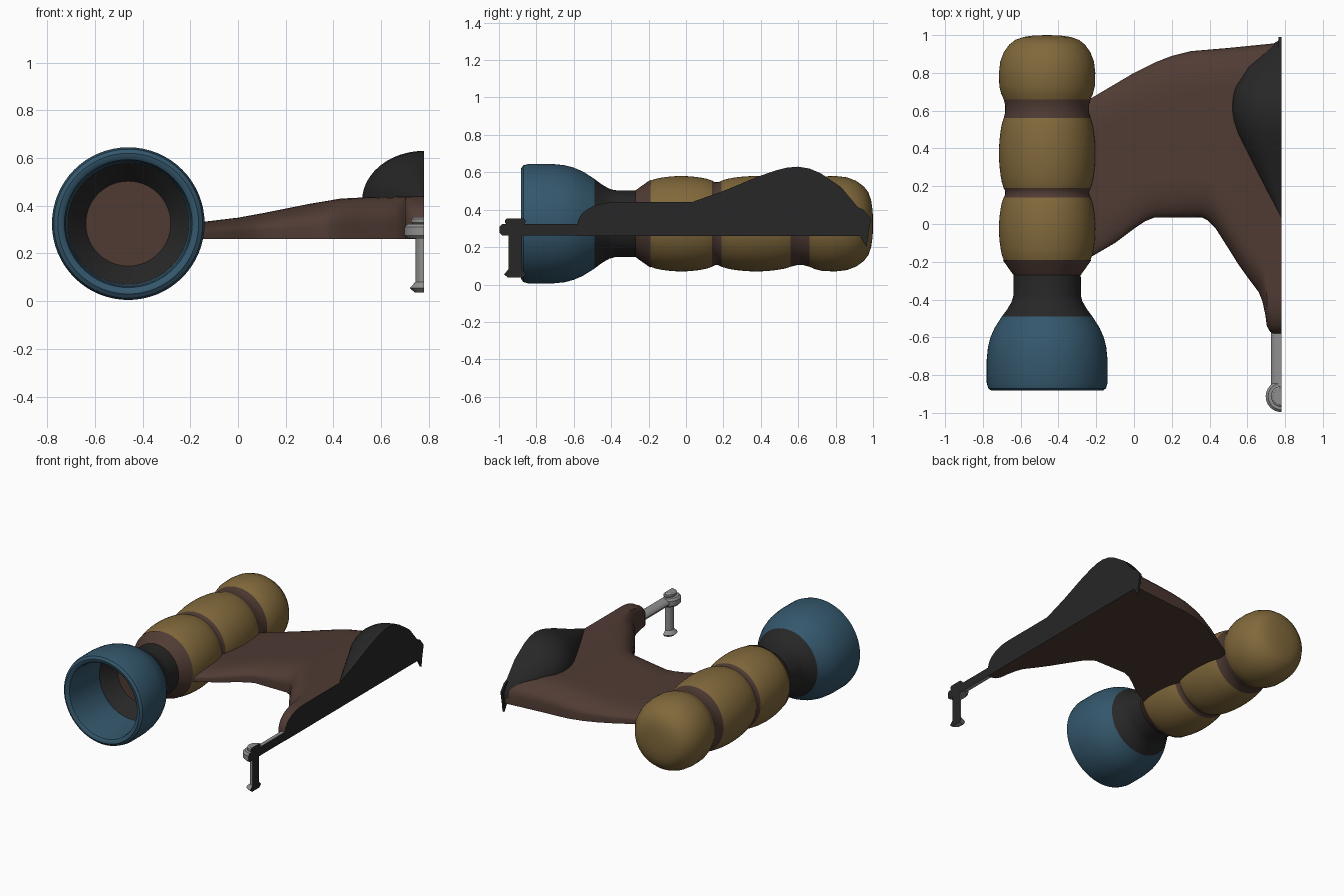
import bpy, bmesh, math
from mathutils import Vector

if "Cube" in bpy.data.objects:
    bpy.data.objects.remove(bpy.data.objects["Cube"])

CUT = 0.78           # centre plane where the half hull is cut
AXIS_X, AXIS_Z = -0.46, 0.325


def material(name, rgb):
    m = bpy.data.materials.new(name)
    m.use_nodes = True
    m.diffuse_color = (*rgb, 1)
    bsdf = m.node_tree.nodes["Principled BSDF"]
    bsdf.inputs["Base Color"].default_value = (*rgb, 1)
    bsdf.inputs["Roughness"].default_value = 0.7
    return m


GOLD = material("ochre", (0.22, 0.14, 0.044))
BLUE = material("steel blue", (0.034, 0.095, 0.15))
BROWN = material("brown", (0.08, 0.044, 0.034))
DARK = material("charcoal", (0.02, 0.02, 0.02))
GREY = material("grey", (0.27, 0.275, 0.27))


def interp(table, v):
    for (a, p), (b, q) in zip(table, table[1:]):
        if v <= b:
            return p + (q - p) * max(0, (v - a) / (b - a))
    return table[-1][1]


def loft(name, rows, mats, row_mats=None, caps=True, cut=False, angle=35):
    """Skin closed rings; row_mats gives a material slot for each band."""
    bm = bmesh.new()
    rings = [[bm.verts.new(p) for p in row] for row in rows]
    n = len(rings[0])
    for i, (a, b) in enumerate(zip(rings, rings[1:])):
        for j in range(n):
            k = (j + 1) % n
            f = bm.faces.new((a[j], a[k], b[k], b[j]))
            f.material_index = row_mats[i] if row_mats else 0
    if caps:
        bm.faces.new(rings[0])
        bm.faces.new(rings[-1])
    bmesh.ops.remove_doubles(bm, verts=bm.verts, dist=1e-5)
    if cut:
        res = bmesh.ops.bisect_plane(
            bm, geom=bm.verts[:] + bm.edges[:] + bm.faces[:],
            plane_co=(CUT, 0, 0), plane_no=(1, 0, 0), clear_outer=True)
        edges = [e for e in bm.edges if e.is_boundary]
        bmesh.ops.holes_fill(bm, edges=edges, sides=0)
    bmesh.ops.recalc_face_normals(bm, faces=bm.faces)
    # the flat centre section is charcoal
    for f in bm.faces:
        if all(v.co.x > CUT - 0.001 for v in f.verts):
            f.material_index = len(mats) - 1
    me = bpy.data.meshes.new(name)
    bm.to_mesh(me)
    bm.free()
    for m in mats:
        me.materials.append(m)
    ob = bpy.data.objects.new(name, me)
    bpy.context.collection.objects.link(ob)
    bpy.ops.object.select_all(action='DESELECT')
    ob.select_set(True)
    bpy.context.view_layer.objects.active = ob
    bpy.ops.object.shade_smooth_by_angle(angle=math.radians(angle))
    return ob


def ring(centre, u, v, n):
    turns = [2 * math.pi * i / n for i in range(n)]
    return [Vector(centre) + Vector(u) * math.cos(t) + Vector(v) * math.sin(t) for t in turns]


def pod_part(name, mat, profile):
    rows = [ring((AXIS_X, y, AXIS_Z), (r, 0, 0), (0, 0, r), 64) for y, r in profile]
    return loft(name, rows, [mat], caps=False)


# Engine pod, front to back
pod_part("intake_cowl", BLUE, [
    (-0.55, 0.255), (-0.84, 0.262), (-0.87, 0.268), (-0.88, 0.28), (-0.882, 0.295),
    (-0.87, 0.312), (-0.84, 0.32), (-0.72, 0.32), (-0.65, 0.313), (-0.6, 0.3),
    (-0.55, 0.278), (-0.49, 0.24)])
pod_part("intake_funnel", DARK, [(-0.55, 0.255), (-0.52, 0.23), (-0.45, 0.178)])
pod_part("intake_disc", BROWN, [(-0.45, 0.18), (-0.45, 0)])
pod_part("pod_neck", DARK, [
    (-0.49, 0.24), (-0.45, 0.21), (-0.41, 0.187), (-0.38, 0.179), (-0.27, 0.178)])
pod_part("pod_collar", BROWN, [(-0.27, 0.178), (-0.24, 0.2), (-0.19, 0.235)])
for i, (a, b) in enumerate([(-0.19, 0.14), (0.19, 0.56)]):
    bulge = [(a + (b - a) * t, 0.23 + 0.025 * math.sin(math.pi * t) ** 0.7)
             for t in [k / 12 for k in range(13)]]
    pod_part(f"pod_barrel_{i + 1}", GOLD, bulge)
for i, (a, b) in enumerate([(0.14, 0.19), (0.56, 0.66)]):
    pod_part(f"pod_band_{i + 1}", BROWN, [
        (a, 0.23), (a + (b - a) * 0.3, 0.222), (a + (b - a) * 0.7, 0.222), (b, 0.23)])
pod_part("pod_tail", GOLD, [
    (0.66, 0.23), (0.69, 0.243), (0.73, 0.253), (0.8, 0.255), (0.86, 0.248), (0.91, 0.229),
    (0.95, 0.2), (0.975, 0.168), (0.99, 0.125), (0.998, 0.07), (1.0, 0)])

# Wing: chord and thickness vary along x
front = [(-0.3, -0.21), (-0.22, -0.17), (-0.1, -0.1), (0, -0.025), (0.06, 0.015), (0.11, 0.035),
         (0.36, 0.035), (0.39, 0.02), (0.43, -0.02), (0.5, -0.13), (0.55, -0.21), (0.6, -0.28),
         (0.66, -0.36), (0.68, -0.41), (0.695, -0.48), (0.703, -0.54), (0.72, -0.57),
         (0.74, -0.58), (CUT, -0.58)]
rear = [(-0.3, 0.62), (-0.22, 0.67), (0, 0.8), (0.11, 0.855), (0.2, 0.89), (0.3, 0.915),
        (0.5, 0.932), (CUT, 0.96)]
thick = [(-0.3, 0.06), (-0.15, 0.072), (0, 0.09), (0.11, 0.11), (0.3, 0.148), (0.43, 0.17),
         (0.55, 0.176), (CUT, 0.18)]


def wing_row(x):
    f, r, h = (interp(t, x) for t in (front, rear, thick))
    ys = [f + (r - f) * (1 - math.cos(math.pi * k / 28)) / 2 for k in range(29)]
    row = []
    for y in ys:
        d = 1 - min(1, (y - f) / 0.2, (r - y) / 0.2)
        row.append((x, y, 0.26 + h * (0.35 + 0.65 * math.sqrt(max(0, 1 - d * d)))))
    return row + [(x, y, 0.26) for y in reversed(ys)]


stations = sorted({x for t in (front, rear, thick) for x, _ in t})
loft("wing", [wing_row(x) for x in stations], [BROWN, DARK])

# Canopy: quarter ellipses along y
width = [(0.03, 0.002), (0.2, 0.09), (0.38, 0.18), (0.48, 0.23), (0.54, 0.25), (0.6, 0.26),
         (0.66, 0.258), (0.72, 0.245), (0.83, 0.18), (0.93, 0.08), (0.98, 0.002)]
crest = [(0.03, 0.44), (0.2, 0.5), (0.38, 0.575), (0.48, 0.61), (0.54, 0.625), (0.6, 0.63),
         (0.66, 0.62), (0.72, 0.595), (0.83, 0.52), (0.93, 0.4), (0.98, 0.33)]
base = [(0.03, 0.42), (0.72, 0.42), (0.83, 0.39), (0.98, 0.31)]


def canopy_row(y):
    w, top, b = (interp(t, y) for t in (width, crest, base))
    arc = [math.pi / 2 * k / 12 for k in range(13)]
    row = [(CUT - w * math.sin(a), y, b + (top - b) * math.cos(a)) for a in arc]
    return row + [(CUT - w, y, 0.3), (CUT, y, 0.3)]


loft("canopy", [canopy_row(y) for y, _ in width], [DARK])

# Small tail fin on the centre plane
fin = [(0.93, 0.26), (0.965, 0.2), (0.975, 0.27), (0.99, 0.35), (0.95, 0.4), (0.9, 0.42)]
loft("tail_fin", [[(x, y, z) for y, z in fin] for x in (CUT - 0.015, CUT)], [DARK])

# Nose arm and the upright spindle at its tip, both halved at the centre plane
arm = [ring((CUT, y, 0.293), (0.055, 0, 0), (0, 0, 0.031), 16) for y in (-0.86, -0.5)]
loft("nose_arm", arm, [GREY, DARK], cut=True)


def spindle(name, profile):
    rows = [ring((CUT, -0.913, z), (r, 0, 0), (0, r, 0), 24) for z, r in profile]
    loft(name, rows, [GREY, DARK], cut=True)


spindle("spindle_foot", [(0.037, 0.04), (0.055, 0.06), (0.08, 0.037)])
spindle("spindle_shaft", [(0.07, 0.036), (0.27, 0.036)])
spindle("spindle_hub", [(0.262, 0.07), (0.275, 0.083), (0.31, 0.083), (0.323, 0.07)])
spindle("spindle_cap", [(0.32, 0.045), (0.33, 0.055), (0.345, 0.055), (0.352, 0.045)])
